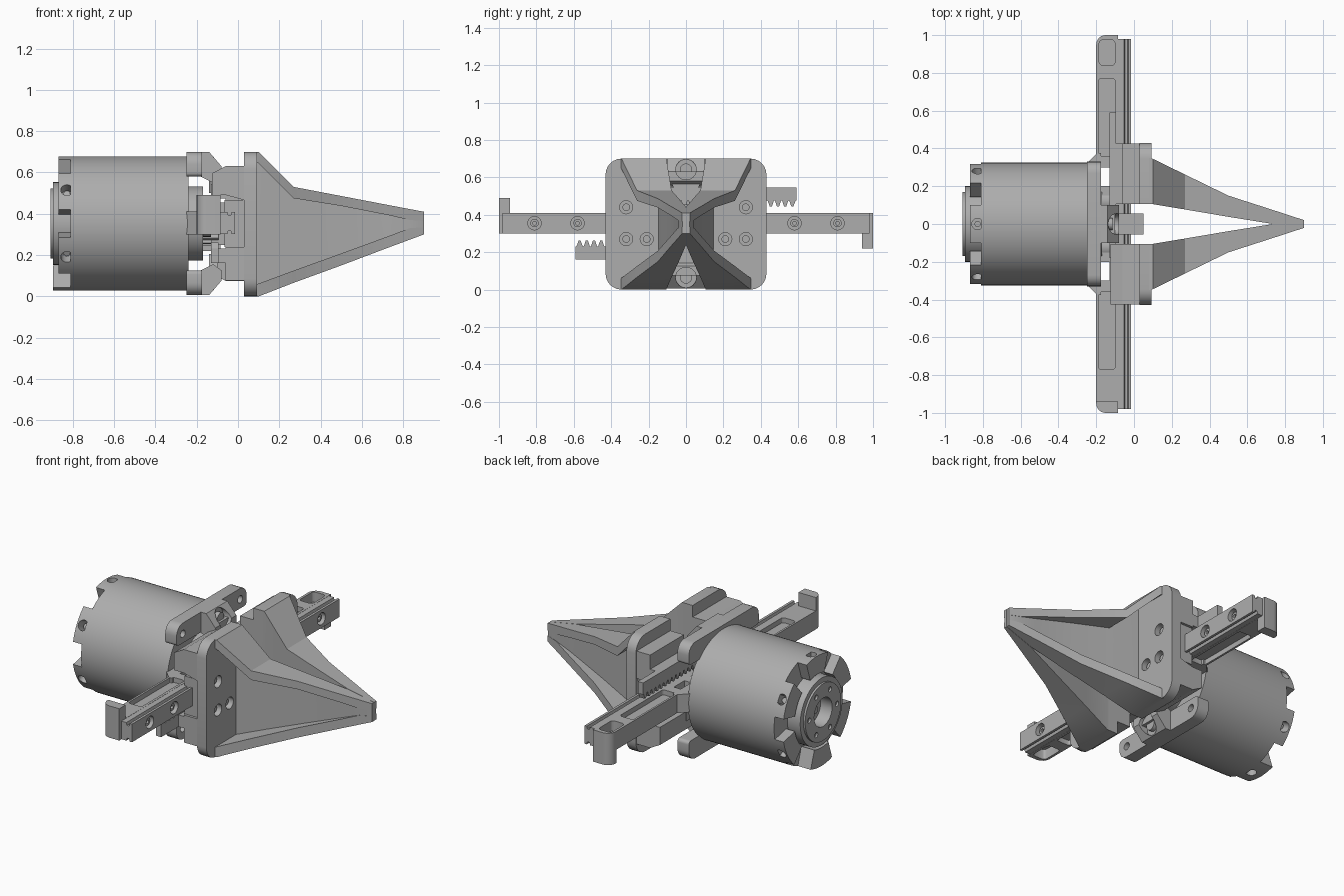
import bpy, bmesh, math
from mathutils import Vector

cube = bpy.data.objects.get("Cube")
if cube:
    bpy.data.objects.remove(cube, do_unlink=True)

C = 0.353  # height of the main axis
grey = bpy.data.materials.new("plain grey")
grey.use_nodes = True
grey.diffuse_color = (0.42, 0.42, 0.42, 1)
grey.node_tree.nodes["Principled BSDF"].inputs["Base Color"].default_value = (0.42, 0.42, 0.42, 1)


def finish(name, bm):
    bmesh.ops.remove_doubles(bm, verts=bm.verts, dist=1e-5)
    bmesh.ops.recalc_face_normals(bm, faces=bm.faces)
    me = bpy.data.meshes.new(name)
    bm.to_mesh(me)
    bm.free()
    me.materials.append(grey)
    ob = bpy.data.objects.new(name, me)
    bpy.context.collection.objects.link(ob)
    return ob


def loft(name, rings):
    bm = bmesh.new()
    vs = [[bm.verts.new(p) for p in r] for r in rings]
    n = len(vs[0])
    for a, b in zip(vs, vs[1:]):
        for i in range(n):
            bm.faces.new((a[i], a[(i + 1) % n], b[(i + 1) % n], b[i]))
    bm.faces.new(vs[0])
    bm.faces.new(vs[-1])
    return finish(name, bm)


def prism(name, pts, axis, a, b):
    place = {"x": lambda p, t: (t, p[0], p[1]),
             "y": lambda p, t: (p[0], t, p[1]),
             "z": lambda p, t: (p[0], p[1], t)}[axis]
    return loft(name, [[place(p, t) for p in pts] for t in (a, b)])


def box(name, x0, x1, y0, y1, z0, z1):
    return prism(name, [(x0, y0), (x1, y0), (x1, y1), (x0, y1)], "z", z0, z1)


def rounded(u0, u1, v0, v1, radii, n=6):
    # corner order: low-low, high-low, high-high, low-high
    pts = []
    for k, (u, v, su, sv) in enumerate(((u0, v0, 1, 1), (u1, v0, -1, 1), (u1, v1, -1, -1), (u0, v1, 1, -1))):
        r = radii[k]
        if r == 0:
            pts.append((u, v))
            continue
        for i in range(n + 1):
            t = math.pi + math.pi / 2 * (k + i / n)
            pts.append((u + su * r + r * math.cos(t), v + sv * r + r * math.sin(t)))
    return pts


def cyl(name, p0, p1, r, n=32):
    p0, p1 = Vector(p0), Vector(p1)
    q = (p1 - p0).to_track_quat("Z", "Y")
    ring = [q @ Vector((r * math.cos(2 * math.pi * i / n), r * math.sin(2 * math.pi * i / n), 0)) for i in range(n)]
    return loft(name, [[p + v for v in ring] for p in (p0, p1)])


def cut(ob, cutters):
    for c in cutters:
        c.hide_render = True
        m = ob.modifiers.new("cut", "BOOLEAN")
        m.operation, m.solver, m.object = "DIFFERENCE", "EXACT", c
        bpy.context.view_layer.objects.active = ob
        bpy.ops.object.modifier_apply(modifier=m.name)
        bpy.data.objects.remove(c, do_unlink=True)
    return ob


def xhole(x0, x1, y, z, r):
    return cyl("cutter", (x0, y, z), (x1, y, z), r, 24)


# Motor body with stepped rear hub
cyl("motor_body", (-0.81, 0, C), (-0.24, 0, C), 0.325, 96)
hub = cyl("rear_hub", (-0.895, 0, C), (-0.8, 0, C), 0.2, 64)
hub_holes = [xhole(-1, -0.83, 0, C, 0.085)]
cap = cyl("rear_cap", (-0.907, 0, C), (-0.88, 0, C), 0.17, 64)
cap_holes = [xhole(-1, -0.8, 0, C, 0.085)]
for k in range(6):
    a = math.radians(60 * k)
    cap_holes.append(xhole(-1, -0.89, 0.13 * math.cos(a), C + 0.13 * math.sin(a), 0.015))
cut(hub, hub_holes)
cut(cap, cap_holes)
cyl("rear_shaft", (-0.86, 0, C), (-0.82, 0, C), 0.02, 20)

# Rear lugs with radial screw holes
for k in range(6):
    a = math.radians(30 + 60 * k)
    w = math.radians(18)
    arc = [a - w + 2 * w * i / 10 for i in range(11)]
    pts = [(0.325 * math.cos(t), C + 0.325 * math.sin(t)) for t in arc]
    pts += [(0.215 * math.cos(t), C + 0.215 * math.sin(t)) for t in reversed(arc)]
    lug = prism("rear_lug", pts, "x", -0.895 if k == 4 else -0.868, -0.805)
    d = Vector((0, math.cos(a), math.sin(a)))
    o = Vector((-0.828, 0, C))
    cut(lug, [cyl("cutter", o + d * 0.26, o + d * 0.4, 0.03, 24)])
    cyl("lug_screw", o + d * 0.25, o + d * 0.29, 0.016, 16)

# Drive hub and toothed pinion
cyl("drive_hub", (-0.25, 0, C), (-0.17, 0, C), 0.18, 48)
for y in (-0.12, 0.12):
    cyl("hub_post", (-0.2, y, C), (-0.13, y, C), 0.065, 24)
gear = []
for i in range(16):
    for f, r in ((-0.3, 0.082), (-0.14, 0.106), (0.14, 0.106), (0.3, 0.082)):
        t = 2 * math.pi * (i + f) / 16
        gear.append((r * math.cos(t), C + r * math.sin(t)))
prism("pinion", gear, "x", -0.17, -0.095)
box("centre_stop", -0.13, 0.05, -0.055, 0.055, 0.25, 0.455)

# Mounting bars, bosses and slopes above and below the axis
for s in (1, -1):
    def Z(z):
        return C + s * (z - C)
    pts = [(y, Z(z)) for y, z in rounded(-0.33, 0.33, 0.58, 0.70, (0.02, 0.02, 0.06, 0.06))]
    bar = prism("mount_bar", pts, "x", -0.25, -0.175)
    cut(bar, [xhole(-0.21, 0, y, Z(0.635), 0.022) for y in (-0.27, 0.27)])
    side = [(-0.25, 0.70), (-0.14, 0.70), (-0.08, 0.63), (-0.08, 0.58), (-0.12, 0.55), (-0.18, 0.58), (-0.25, 0.58)]
    slope = prism("mount_bracket", [(x, Z(z)) for x, z in side], "y", -0.1, 0.1)
    cut(slope, [xhole(-0.14, 0.1, 0, Z(0.642), 0.055)])
    cyl("mount_screw", (-0.16, 0, Z(0.642)), (-0.115, 0, Z(0.642)), 0.032, 24)
    web = [(-0.1, Z(0.63)), (0.1, Z(0.63)), (0.05, Z(0.5)), (-0.05, Z(0.5))]
    prism("bracket_web", web, "x", -0.14, -0.1)

# Cross beam with windows and pockets
beam = prism("cross_beam", rounded(-0.2, -0.085, -1, 1, (0.05, 0, 0, 0.05)), "z", 0.30, 0.41)
cuts = []
for s in (1, -1):
    cuts.append(box("cutter", -0.175, -0.13, *sorted((s * 0.2, s * 0.3)), 0.2, 0.5))
    for z in (0.30, 0.41):
        long_pocket = rounded(-0.188, -0.1, *sorted((s * 0.36, s * 0.77)), (0.015,) * 4, 3)
        cuts.append(prism("cutter", long_pocket, "z", z - 0.03, z + 0.03))
    end = rounded(-0.185, -0.1, *sorted((s * 0.84, s * 0.975)), (0.02,) * 4, 3)
    z = 0.41 if s > 0 else 0.30
    cuts.append(prism("cutter", end, "z", z - 0.06, z + 0.06))
cut(beam, cuts)
for s in (1, -1):
    # Beam gusset and end hook
    prism("beam_gusset", [(-0.25, s * 0.2), (-0.25, s * 0.32), (-0.195, s * 0.375), (-0.175, s * 0.375), (-0.175, s * 0.2)], "z", 0.30, 0.41)
    hook = rounded(-0.2, -0.085, *sorted((s * 0.94, s)), (0.05 if s < 0 else 0, 0, 0, 0.05 if s > 0 else 0))
    prism("end_hook", hook, "z", *((0.22, 0.34) if s > 0 else (0.37, 0.49)))

# Guide rail with grooves and counterbored holes
half = [(-0.085, 0.054), (-0.052, 0.054), (-0.048, 0.038), (-0.034, 0.038), (-0.03, 0.054), (-0.015, 0.054)]
rail_pts = [(x, 0.355 + z) for x, z in half] + [(x, 0.355 - z) for x, z in reversed(half)]
rail = prism("guide_rail", rail_pts, "y", -0.98, 0.98)
cut(rail, [xhole(-0.06, 0.1, y, 0.355, 0.036) for y in (-0.81, -0.58, 0.58, 0.81)])
for y in (-0.81, -0.58, 0.58, 0.81):
    screw = cyl("rail_screw", (-0.07, y, 0.355), (-0.03, y, 0.355), 0.022, 24)
    cut(screw, [xhole(-0.045, 0, y, 0.355, 0.01)])

# Jaw sections: x, inner y, web y, outer y, bottom, inner bottom, inner top, top
SECTIONS = ((0.08, 0.105, 0.15, 0.35, 0.0, 0.055, 0.65, 0.70),
            (0.10, 0.105, 0.147, 0.345, 0.0, 0.062, 0.645, 0.70),
            (0.27, 0.077, 0.115, 0.262, 0.066, 0.125, 0.475, 0.53),
            (0.50, 0.038, 0.075, 0.15, 0.15, 0.208, 0.438, 0.486),
            (0.73, 0.001, 0.045, 0.076, 0.237, 0.292, 0.393, 0.442),
            (0.83, 0.001, 0.041, 0.043, 0.274, 0.33, 0.37, 0.423),
            (0.90, 0.001, 0.02, 0.021, 0.30, 0.335, 0.365, 0.41))

for s in (1, -1):
    side = "left" if s > 0 else "right"

    def Z(z):
        return C + s * (z - C)

    def block(name, x0, x1, y0, y1, z0, z1):
        box(name, x0, x1, *sorted((s * y0, s * y1)), *sorted((Z(z0), Z(z1))))

    # Tapered channel jaw
    rings = []
    for x, yi, yw, yo, zb, zbi, zti, zt in SECTIONS:
        sec = [(yi, zb), (yo, zb), (yo, zbi), (yw, zbi), (yw, zti), (yo, zti), (yo, zt), (yi, zt)]
        rings.append([(x, s * y, z) for y, z in sec])
    loft(side + "_jaw", rings)

    # Jaw plate with three screw holes
    outline = [(s * y, z) for y, z in rounded(0.105, 0.43, 0, 0.70, (0, 0.085, 0.085, 0))]
    plate = prism(side + "_jaw_plate", outline, "x", 0.03, 0.092)
    holes = ((0.32, 0.44), (0.32, 0.27), (0.21, 0.27))
    cut(plate, [xhole(0.045, 0.2, s * y, z, 0.035) for y, z in holes])
    for y, z in holes:
        cyl("plate_screw", (0.04, s * y, z), (0.07, s * y, z), 0.02, 20)

    # Slide carriage and backing blocks
    block(side + "_carriage", -0.065, 0.031, 0.13, 0.41, 0.24, 0.466)
    block(side + "_rack_backing", -0.06, 0.031, 0.105, 0.425, 0.466, 0.63)
    prof = [(0.031, 0.075), (-0.06, 0.075), (-0.125, 0.11), (-0.125, 0.215), (-0.06, 0.215), (0.031, 0.24)]
    prism(side + "_backing", [(x, Z(z)) for x, z in prof], "y", s * 0.105, s * 0.425)
    block(side + "_rack_arm", -0.1, -0.055, 0.105, 0.425, 0.475, 0.545)

    # Toothed rack
    pts = [(0.59, 0.545), (-0.18, 0.545)]
    pitch = 0.77 / 20
    for i in range(20):
        y = -0.18 + pitch * i
        pts += [(y + pitch * f, z) for f, z in ((0.02, 0.475), (0.3, 0.445), (0.6, 0.445), (0.88, 0.475))]
    pts.append((0.59, 0.475))
    prism(side + "_rack", [(s * y, Z(z)) for y, z in pts], "x", -0.13, -0.095)

# Smooth round surfaces while keeping edges sharp
bpy.ops.object.select_all(action="DESELECT")
for ob in bpy.context.collection.objects:
    if ob.type == "MESH":
        ob.select_set(True)
        bpy.context.view_layer.objects.active = ob
bpy.ops.object.shade_smooth_by_angle(angle=math.radians(25))
